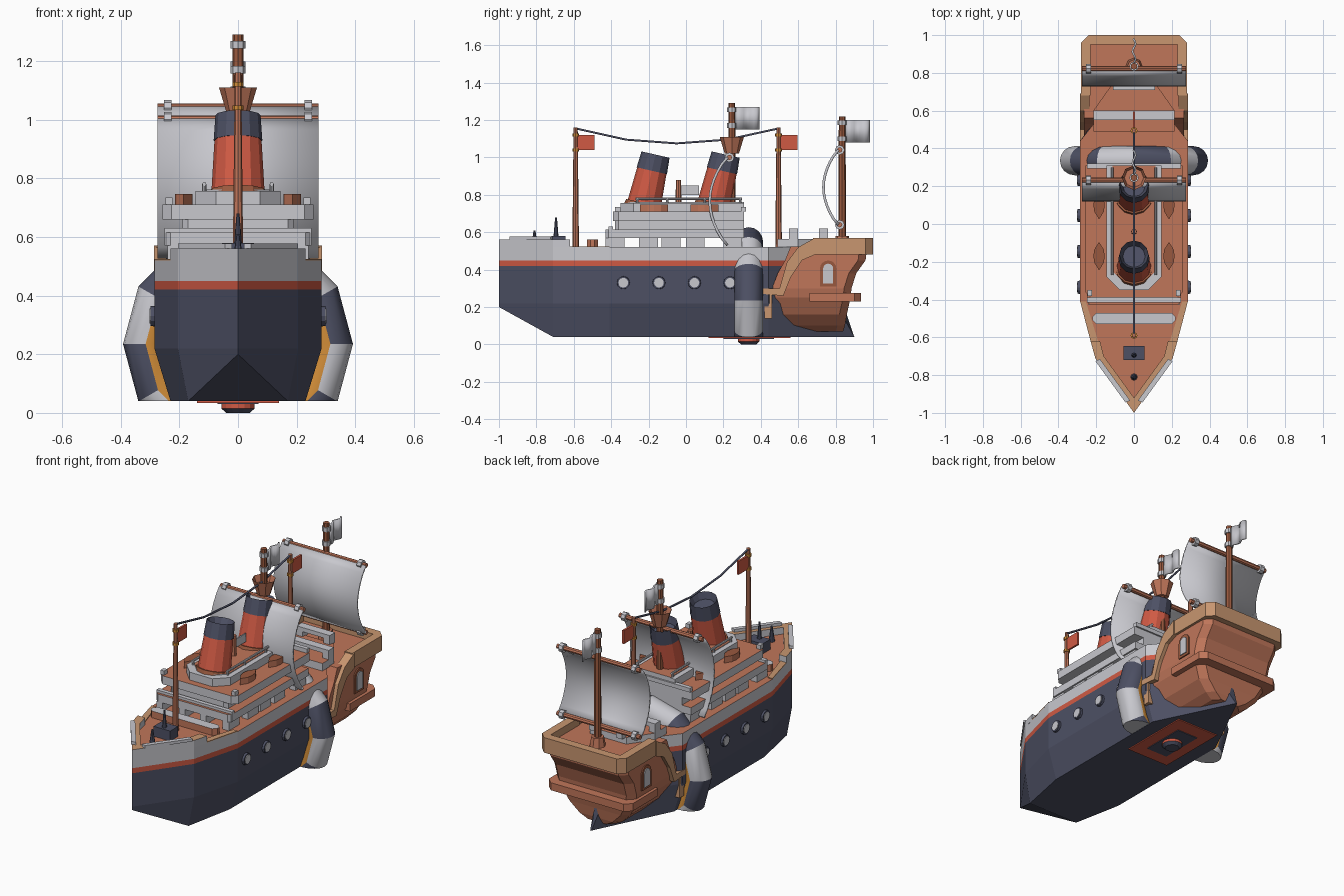
import bpy, bmesh, math
from mathutils import Vector, Matrix

cube = bpy.data.objects.get("Cube")
if cube:
    bpy.data.objects.remove(cube, do_unlink=True)


def mat(name, hexcode):
    rgb = [int(hexcode[i:i + 2], 16) / 255 for i in (0, 2, 4)]
    col = [c / 12.92 if c < .04 else ((c + .055) / 1.055) ** 2.4 for c in rgb] + [1]
    m = bpy.data.materials.new(name)
    m.use_nodes = True
    m.diffuse_color = col
    m.node_tree.nodes["Principled BSDF"].inputs["Base Color"].default_value = col
    return m


NAVY, GREY, RED = mat("navy", "4d5064"), mat("light_grey", "c8c8ce"), mat("red", "d05a44")
WOOD, TAN, BROWN = mat("wood", "c0765a"), mat("tan_wood", "c89670"), mat("brown_wood", "99593e")
AMBER = mat("amber", "d08c38")


def finish(name, bm, mats, rule=None, smooth=0):
    bmesh.ops.remove_doubles(bm, verts=bm.verts, dist=1e-5)
    bmesh.ops.recalc_face_normals(bm, faces=bm.faces)
    bm.normal_update()
    if rule:
        for f in bm.faces:
            f.material_index = rule(f)
    me = bpy.data.meshes.new(name)
    bm.to_mesh(me)
    bm.free()
    for m in mats:
        me.materials.append(m)
    ob = bpy.data.objects.new(name, me)
    bpy.context.collection.objects.link(ob)
    if smooth:
        bpy.ops.object.select_all(action='DESELECT')
        ob.select_set(True)
        bpy.context.view_layer.objects.active = ob
        bpy.ops.object.shade_smooth_by_angle(angle=math.radians(smooth))
    return ob


def loft(name, rings, mats, rule=None):
    bm = bmesh.new()
    rows = [[bm.verts.new(p) for p in r] for r in rings]
    n = len(rows[0])
    for a, b in zip(rows, rows[1:]):
        for i in range(n):
            j = (i + 1) % n
            bm.faces.new((a[i], a[j], b[j], b[i]))
    bm.faces.new(rows[0])
    bm.faces.new(rows[-1])
    return finish(name, bm, mats, rule)


def upward(f):
    return 1 if f.normal.z > .9 else 0


def prism(name, pts, z0, z1, side, top=None):
    return loft(name, [[(x, y, z) for x, y in pts] for z in (z0, z1)], [side, top or side], upward)


def box(name, x0, x1, y0, y1, z0, z1, side, top=None):
    return prism(name, [(x0, y0), (x1, y0), (x1, y1), (x0, y1)], z0, z1, side, top)


def sym(half):
    return half + [(-x, y) for x, y in reversed(half) if x > 0]


def rod(name, p0, p1, r0, r1, m, n=8, smooth=0, hole=0):
    p0, p1 = Vector(p0), Vector(p1)
    d = p1 - p0
    bm = bmesh.new()
    M = Matrix.Translation((p0 + p1) / 2) @ d.to_track_quat('Z', 'Y').to_matrix().to_4x4()
    bmesh.ops.create_cone(bm, cap_ends=True, segments=n, radius1=r0, radius2=r1, depth=d.length, matrix=M)
    if hole:
        bm.normal_update()
        top = max(bm.faces, key=lambda f: f.normal.dot(d))
        bmesh.ops.inset_individual(bm, faces=[top], thickness=hole, depth=-.04)
    return finish(name, bm, [m], smooth=smooth)


def sheet(name, path, sweep, m, thick=.01):
    bm = bmesh.new()
    rows = [(bm.verts.new(p), bm.verts.new(Vector(p) + Vector(sweep))) for p in path]
    for a, b in zip(rows, rows[1:]):
        bm.faces.new((a[0], a[1], b[1], b[0]))
    ob = finish(name, bm, [m], smooth=40)
    mod = ob.modifiers.new("thickness", 'SOLIDIFY')
    mod.thickness, mod.offset = thick, 0
    return ob


# hull, lofted from bow to stern
LEVELS = [.04, .22, .42, .45, .52]
bow, stern = [-1] * 5, [.9, .8, .76, .76, .76]
STATIONS = [(bow, 0, 0, .2), ([-.71] * 5, .17, .205, .04), ([-.41] * 5, .23, .285, .04),
            ([.44] * 5, .23, .285, .04), (stern, .004, .03, .04)]
rings = []
for ys, low, wide, zb in STATIONS:
    half = [(low if i == 0 else wide, ys[i], zb if i == 0 else z) for i, z in enumerate(LEVELS)]
    rings.append(half + [(-x, y, z) for x, y, z in reversed(half)])


def hull_rule(f):
    z = f.calc_center_median().z
    return 3 if f.normal.z > .9 else 2 if z > .45 else 1 if z > .42 else 0


loft("hull", rings, [NAVY, RED, GREY, WOOD], hull_rule)
prism("bow_bulwark", [(.23, -.62), (.205, -.71), (0, -1), (-.205, -.71), (-.23, -.62),
                      (-.18, -.62), (-.16, -.7), (0, -.92), (.16, -.7), (.18, -.62)], .52, .56, GREY, TAN)
for s in (1, -1):
    prism("bow_rail", [(s * .02, -.935), (s * .045, -.945), (s * .205, -.725), (s * .18, -.715)], .56, .577, GREY)
    prism("side_rim", [(s * .23, -.62), (s * .285, -.41), (s * .255, -.41), (s * .19, -.62)], .52, .525, TAN)
    for y in (-.335, -.145, .045, .235):
        rod("porthole_rim", (s * .27, y, .33), (s * .298, y, .33), .036, .034, NAVY, 12)
        rod("porthole_glass", (s * .28, y, .33), (s * .301, y, .33), .026, .026, GREY, 12)

# keel plates and drain boss
box("keel_plate", -.14, .14, .12, .56, .034, .045, RED)
box("keel_panel", -.07, .07, .2, .47, .03, .04, NAVY)
rod("keel_boss", (0, .335, .015), (0, .335, .06), .057, .057, RED, 16)
rod("keel_boss_cap", (0, .335, 0), (0, .335, .015), .04, .057, NAVY, 16)

# life ring around the hull, cut flat level with the keel
bm = bmesh.new()
MAJ, MIN, R, r = 12, 16, .315, .077
grid = [[bm.verts.new(((R + r * math.cos(b)) * math.cos(a), .335 + r * math.sin(b),
                       .235 + (R + r * math.cos(b)) * math.sin(a)))
         for b in (2 * math.pi * j / MIN for j in range(MIN))]
        for a in (2 * math.pi * i / MAJ for i in range(MAJ))]
for i in range(MAJ):
    for j in range(MIN):
        k, l = (i + 1) % MAJ, (j + 1) % MIN
        f = bm.faces.new((grid[i][j], grid[k][j], grid[k][l], grid[i][l]))
        f.material_index = 2 if MIN / 4 <= j < MIN * 3 / 4 else i % 2
cut = bmesh.ops.bisect_plane(bm, geom=bm.verts[:] + bm.edges[:] + bm.faces[:],
                             plane_co=(0, 0, .041), plane_no=(0, 0, 1), clear_inner=True)
bmesh.ops.holes_fill(bm, edges=[e for e in bm.edges if e.is_boundary], sides=0)
finish("life_ring", bm, [NAVY, GREY, AMBER], smooth=25)

# stern castle
rings = []
for z, y0, y1, hw in [(.07, .58, .84, .1), (.1, .54, .85, .15), (.16, .47, .86, .21), (.25, .45, .88, .255),
                      (.3, .46, .885, .265), (.38, .49, .91, .265), (.45, .53, .96, .265), (.525, .56, .97, .265)]:
    rings.append([(x, y, z) for x, y in sym([(hw, y0), (hw, y1 - .04), (hw - .04, y1)])])
loft("stern_castle", rings, [WOOD])
prism("castle_band", sym([(.278, .66), (.278, .9), (.24, .935)]), .23, .275, WOOD)
prism("castle_rim", [(.28, .68), (.28, .96), (.24, 1), (-.24, 1), (-.28, .96), (-.28, .68),
                     (-.23, .68), (-.23, .95), (.23, .95), (.23, .68)], .48, .57, TAN)
RIM = [(.69, .57), (.6, .52), (.54, .44), (.5, .3), (.41, .3), (.41, .27), (.52, .26), (.56, .36), (.62, .45), (.69, .48)]
arch = [(math.cos(t), math.sin(t)) for t in (math.pi * i / 8 for i in range(9))]
for s in (1, -1):
    loft("castle_rim_slope", [[(s * x, y, z) for y, z in RIM] for x in (.235, .287)], [TAN])
    box("castle_strut", min(s * .24, s * .28), max(s * .24, s * .28), .42, .46, .14, .28, TAN)
    for name, w, zb, x, m in [("window_frame", .044, .31, .272, BROWN), ("window_pane", .027, .325, .277, GREY)]:
        pts = [(w, zb)] + [(w * c, .405 + w * q) for c, q in arch] + [(-w, zb)]
        loft(name, [[(s * d, .76 + y, z) for y, z in pts] for d in (.26, x)], [m])

# aft deckhouse
prism("aft_house", sym([(.215, .49), (.215, .6), (.12, .735)]), .52, .565, GREY, WOOD)
for y, w in [(.575, .215), (.735, .11)]:
    for x in (-w + .02, w - .02):
        box("aft_post", x - .02, x + .02, y - .025, y + .025, .56, .6, GREY)
    box("aft_bar", -w, w, y - .025, y + .025, .595, .62, GREY)

# main deckhouse, stacked decks
for x in (.22, .07, -.07, -.22):
    for y in (-.38, -.2, -.08, .05, .25):
        box("deck_post", x - .02, x + .02, y - .05, y + .05, .52, .57, GREY)


def deck(name, hw, y0, z0, z1, ch, top=WOOD):
    prism(name, sym([(hw - ch, y0), (hw, y0 + ch), (hw, .31)]), z0, z1, GREY, top)


box("front_bar", -.25, .25, -.415, -.39, .57, .63, GREY)
deck("lower_deck", .25, -.43, .57, .615, .02)
deck("lower_house", .19, -.38, .615, .66, .02)
deck("boat_deck", .257, -.39, .66, .71, .03)
deck("upper_house", .145, -.35, .71, .757, .07, GREY)
deck("upper_floor", .115, -.31, .75, .761, .06)
for s in (1, -1):
    rod("top_rail", (s * .115, -.27, .78), (s * .115, .3, .78), .007, .007, GREY)
    for y in (-.26, -.1, .1, .29):
        rod("rail_post", (s * .115, y, .755), (s * .115, y, .78), .007, .007, GREY)
    for y in (-.17, .1):
        pts = [(s * .185 + a, y + b) for a, b in [(0, -.075), (.025, -.035), (.03, 0), (.025, .035), (0, .075),
                                                  (-.025, .035), (-.03, 0), (-.025, -.035)]]
        prism("lifeboat", pts, .71, .747, WOOD, BROWN)
    box("bridge_post", s * .235 - .012, s * .235 + .012, -.38, -.35, .71, .735, GREY)
box("aft_railing", -.25, .25, .295, .32, .71, .735, GREY)

# foredeck hatch, windlass and bollards
prism("hatch", sym([(.2, -.53), (.22, -.51), (.22, -.49), (.2, -.47)]), .52, .56, WOOD, GREY)
box("windlass", -.055, .055, -.72, -.645, .52, .58, NAVY)
for y, z in [(-.695, .68), (-.81, .61)]:
    rod("bollard", (0, y, .52), (0, y, z), .018, .005, NAVY)

# funnels
for y in (-.225, .15):
    at = lambda t: (0, y + .062 * t, .745 + .27 * t)
    rod("funnel_foot", at(-.05), at(.04), .105, .1, BROWN, 12)
    rod("funnel", at(-.05), at(.7), .092, .08, RED, 12)
    rod("funnel_top", at(.68), at(1), .083, .077, NAVY, 12, hole=.018)

# signal masts with a sagging rope between them
for y in (-.59, .495):
    rod("signal_mast", (0, y, .5), (0, y, 1.16), .018, .011, WOOD)
    for z in (1.04, 1.12):
        rod("mast_ring", (0, y, z - .008), (0, y, z + .008), .018, .018, AMBER)
    box("red_flag", -.006, .006, y + .01, y + .1, 1.04, 1.12, RED)
cu = bpy.data.curves.new("rope", 'CURVE')
cu.dimensions, cu.bevel_depth, cu.bevel_resolution = '3D', .006, 1
sp = cu.splines.new('POLY')
ROPE = [(-.59, 1.155), (-.32, 1.095), (-.05, 1.075), (.22, 1.095), (.495, 1.155)]
sp.points.add(len(ROPE) - 1)
for p, (y, z) in zip(sp.points, ROPE):
    p.co = (0, y, z, 1)
cu.materials.append(NAVY)
bpy.context.collection.objects.link(bpy.data.objects.new("rope", cu))

# sailing masts, pale flags, yards and sails
for y, top, base in [(.245, 1.29, .52), (.835, 1.22, .52)]:
    rod("sail_mast", (0, y, base), (0, y, top), .021, .018, BROWN)
    for z in (top - .035, top - .12):
        rod("flag_ring", (0, y, z - .013), (0, y, z + .013), .025, .025, GREY)
    wave = [(.008 * math.sin(i * 1.1), y + .02 + .014 * i, top - .14) for i in range(10)]
    sheet("pale_flag", wave, (0, 0, .12), GREY)
rod("crow_nest", (0, .245, 1.02), (0, .245, 1.11), .038, .065, WOOD, 8, hole=.014)
rod("mast_foot", (0, .835, .52), (0, .835, .58), .045, .035, WOOD)
rod("small_mast", (0, -.04, .75), (0, -.04, .88), .016, .014, WOOD)
box("small_flag", -.004, .004, -.03, .07, .8, .85, GREY)


def yard(y, z):
    rod("yard", (-.275, y, z), (.275, y, z), .014, .014, WOOD)
    for x in (-.24, .24):
        rod("yard_collar", (x - .013, y, z), (x + .013, y, z), .026, .026, GREY)


def sail(name, y, z0, z1, depth):
    path = [(-.275, y - depth * math.sin(math.pi * i / 12) ** .8, z0 + (z1 - z0) * i / 12) for i in range(13)]
    sheet(name, path, (.55, 0, 0), GREY, .014)


yard(.232, 1.0)
yard(.822, 1.04)
yard(.822, .64)
sail("main_sail", .222, .53, 1.0, .095)
sail("aft_sail", .815, .64, 1.04, .08)
